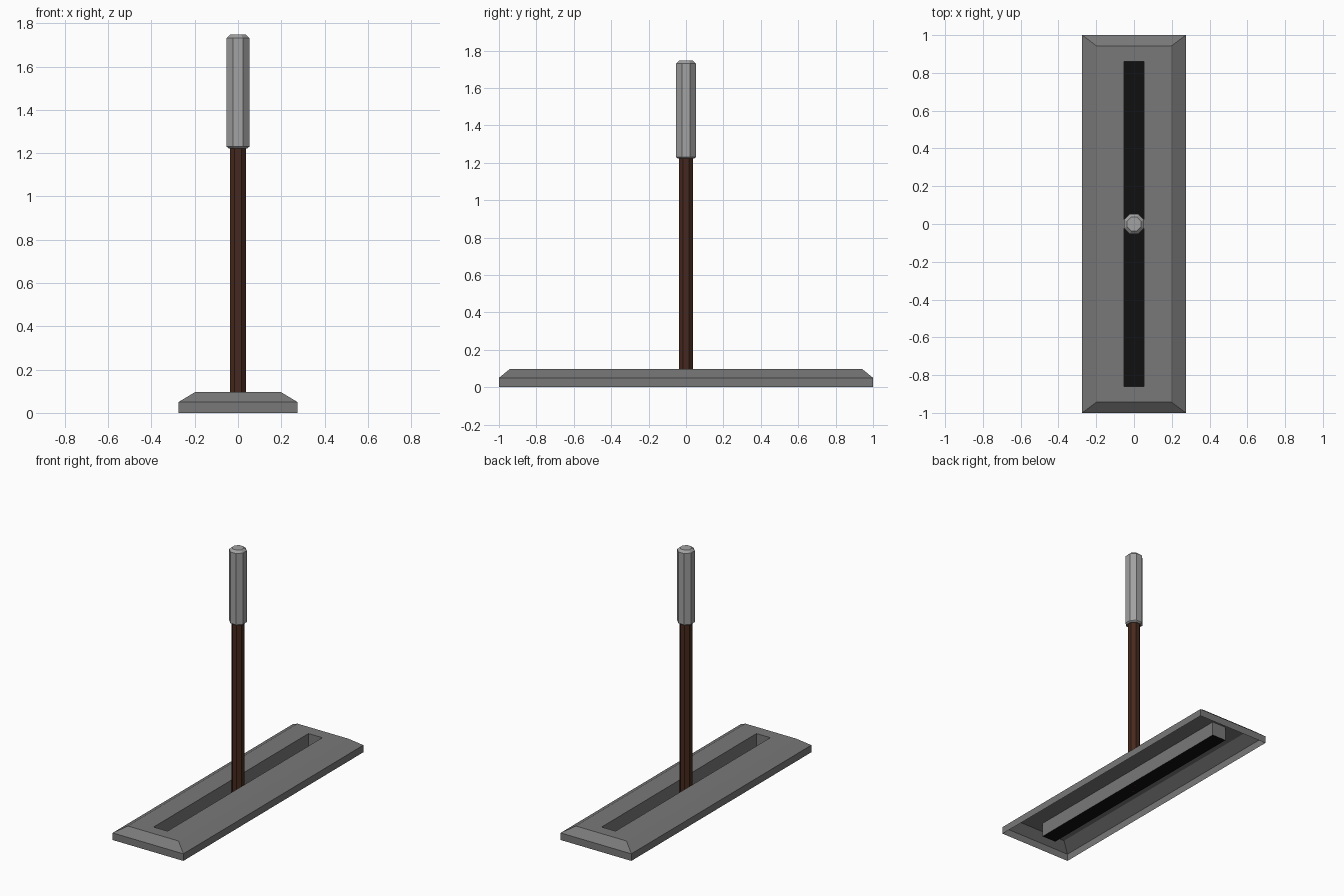
import bpy, bmesh, math

if "Cube" in bpy.data.objects:
    bpy.data.objects.remove(bpy.data.objects["Cube"])


def material(name, rgb):
    m = bpy.data.materials.new(name)
    m.diffuse_color = (*rgb, 1)
    m.use_nodes = True
    m.node_tree.nodes["Principled BSDF"].inputs["Base Color"].default_value = m.diffuse_color
    return m


def rect(hx, hy, z):
    return [(-hx, -hy, z), (hx, -hy, z), (hx, hy, z), (-hx, hy, z)]


def octagon(apothem, z):
    r = apothem / math.cos(math.pi / 8)
    angles = [math.pi / 8 + i * math.pi / 4 for i in range(8)]
    return [(r * math.cos(a), r * math.sin(a), z) for a in angles]


def loft(name, rings, mat, cap_start=False, cap_end=False):
    """Bridge successive rings with quads, outward facing."""
    bm = bmesh.new()
    loops = [[bm.verts.new(p) for p in ring] for ring in rings]
    for a, b in zip(loops, loops[1:]):
        n = len(a)
        for i in range(n):
            j = (i + 1) % n
            bm.faces.new((a[i], a[j], b[j], b[i]))
    if cap_start:
        bm.faces.new(loops[0][::-1])
    if cap_end:
        bm.faces.new(loops[-1])
    mesh = bpy.data.meshes.new(name)
    bm.to_mesh(mesh)
    bm.free()
    mesh.materials.append(mat)
    obj = bpy.data.objects.new(name, mesh)
    bpy.context.collection.objects.link(obj)
    return obj


base_gray = material("base gray", (0.19, 0.19, 0.19))
grip_gray = material("grip gray", (0.36, 0.36, 0.36))
brown = material("dark brown", (0.062, 0.022, 0.013))
black = material("slot black", (0.005, 0.005, 0.005))

# hollow bevelled base plate, with slot walls running down to the floor
loft("base_plate", [
    rect(0.275, 1.0, 0.0),
    rect(0.275, 1.0, 0.05),
    rect(0.197, 0.942, 0.097),
    rect(0.054, 0.86, 0.097),
    rect(0.054, 0.86, 0.0),
], base_gray)

# black floor of the slot
loft("slot_floor", [rect(0.054, 0.86, 0.001)], black, cap_end=True)

# octagonal lever shaft
loft("lever_shaft", [octagon(0.038, 0.0), octagon(0.038, 1.23)], brown)

# octagonal grip with bevelled ends
loft("lever_grip", [
    octagon(0.044, 1.222),
    octagon(0.053, 1.23),
    octagon(0.053, 1.731),
    octagon(0.036, 1.747),
], grip_gray, cap_start=True, cap_end=True)
